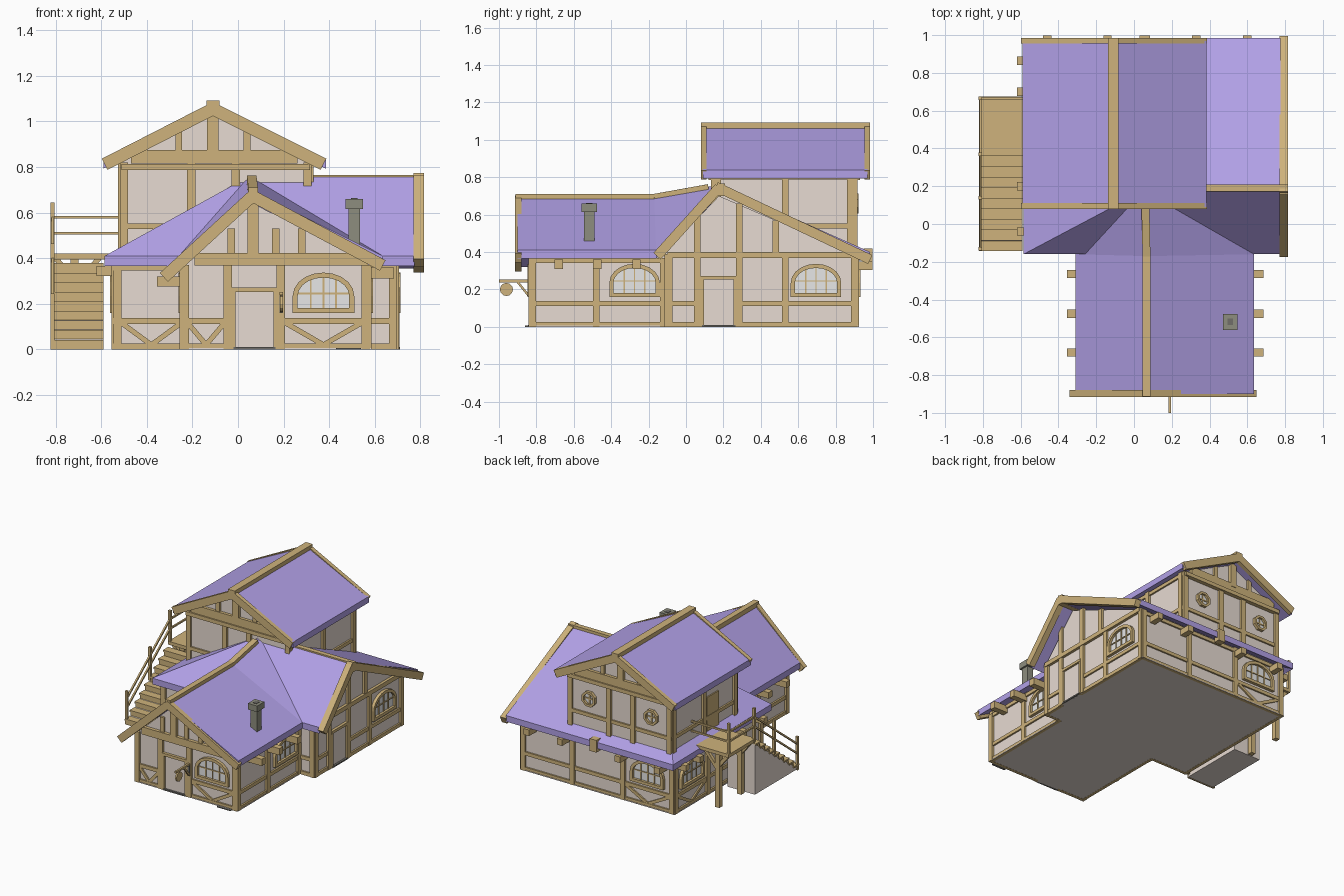
import bpy, bmesh, math
from mathutils import Vector as V

if "Cube" in bpy.data.objects:
    bpy.data.objects.remove(bpy.data.objects["Cube"])

def mat(name, c):
    m = bpy.data.materials.new(name)
    m.diffuse_color = (*c, 1)
    m.use_nodes = True
    m.node_tree.nodes["Principled BSDF"].inputs["Base Color"].default_value = m.diffuse_color
    return m
WOOD = mat("timber wood", (.62, .45, .20))
PLAS = mat("plaster", (.87, .77, .70))
ROOF = mat("violet roof", (.45, .36, .81))
GREY = mat("dark stone", (.16, .155, .14))
CHIM = mat("chimney stone", (.27, .27, .21))
GLASS = mat("pale glass", (.95, .95, .95))
parts = {}

def prism(name, m, pts, off):
    """polygon swept along an offset vector, gathered into one object per name"""
    bm = parts.setdefault(name, (bmesh.new(), m))[0]
    a = [bm.verts.new(V(p)) for p in pts]
    b = [bm.verts.new(V(p) + V(off)) for p in pts]
    n = len(a)
    bm.faces.new(a)
    bm.faces.new(b[::-1])
    for i in range(n):
        bm.faces.new((a[i], b[i], b[(i+1) % n], a[(i+1) % n]))

def box(name, m, x0, x1, y0, y1, z0, z1):
    prism(name, m, [(x0, y0, z0), (x1, y0, z0), (x1, y1, z0), (x0, y1, z0)], (0, 0, z1-z0))

def beam(name, m, p, q, w):
    p, q = V(p), V(q)
    d = (q-p).normalized()
    s = d.cross(V((0, 0, 1)))
    s = (s if s.length > .01 else V((1, 0, 0))).normalized()*w/2
    t = s.cross(d).normalized()*w/2
    prism(name, m, [p+s+t, p+s-t, p-s-t, p-s+t], q-p)

# wall frames: u along the wall, z up, d outwards
def wall(axis, at, sign):
    if axis == 'x':
        return lambda u, z, d: V((at+sign*d, u, z))
    return lambda u, z, d: V((u, at+sign*d, z))

def plate(name, m, f, pts, d0, d1):
    prism(name, m, [f(u, z, d0) for u, z in pts], f(0, 0, d1)-f(0, 0, d0))

def timber(name, f, u0, z0, u1, z1, w=.036, d=.016, d0=-.01):
    l = math.hypot(u1-u0, z1-z0)
    a, b = -(z1-z0)/l*w/2, (u1-u0)/l*w/2
    plate(name, WOOD, f, [(u0+a, z0+b), (u1+a, z1+b), (u1-a, z1-b), (u0-a, z0-b)], d0, d)

def posts(name, f, us, z0, z1, w=.036):
    for u in us:
        timber(name, f, u, z0, u, z1, w)

def rails(name, f, zs, u0, u1, w=.026):
    for z in zs:
        timber(name, f, u0, z, u1, z, w, .012)

def ring(name, f, outer, inner, d):
    n = len(outer)
    for i in range(n):
        j = (i+1) % n
        plate(name, WOOD, f, [outer[i], outer[j], inner[j], inner[i]], -.005, d)

def arch_window(name, f, c, w=.27, z0=.16, z1=.337):
    def outline(k):
        hw, b, spring = w/2-k, z0+k, z0+.075
        top = z1-k-spring
        return [(c-hw, b), (c+hw, b)] + [(c+hw*math.cos(t*math.pi/10), spring+top*math.sin(t*math.pi/10)) for t in range(11)]
    plate(name+"_glass", GLASS, f, outline(.018), -.01, .004)
    ring(name+"_frame", f, outline(0), outline(.022), .022)
    for u in (-.055, 0, .055):
        timber(name+"_frame", f, c+u, z0+.01, c+u, z1-.012-abs(u)*.25, .007, .01)
    timber(name+"_frame", f, c-w/2+.02, z0+.085, c+w/2-.02, z0+.085, .007, .01)

def round_window(name, f, c, z, r=.058):
    o = lambda k: [(c+k*math.cos(t*math.pi/4+.39), z+k*math.sin(t*math.pi/4+.39)) for t in range(8)]
    plate(name+"_glass", GLASS, f, o(r-.01), -.01, .004)
    ring(name+"_frame", f, o(r), o(r-.018), .022)
    timber(name+"_frame", f, c, z-r+.01, c, z+r-.01, .01, .01)
    timber(name+"_frame", f, c-r+.01, z, c+r-.01, z, .01, .01)

def door(name, f, u0, u1, z0, z1):
    plate(name, PLAS, f, [(u0, z0), (u1, z0), (u1, z1), (u0, z1)], 0, .005)
    timber(name+"_frame", f, u0, z0, u0, z1, .02, .018)
    timber(name+"_frame", f, u1, z0, u1, z1, .02, .018)
    timber(name+"_frame", f, u0-.01, z1, u1+.01, z1, .02, .02)
    plate(name+"_sill", GREY, f, [(u0, z0), (u1, z0), (u1, z0+.01), (u0, z0+.01)], 0, .02)

def braces(name, f, u0, u1, z0=.02, z1=.115):
    c = (u0+u1)/2
    timber(name, f, u0, z1, c, z0, .022, .01)
    timber(name, f, u1, z1, c, z0, .022, .01)

# plaster bodies and floor
box("floor", PLAS, -.555, .70, -.105, .925, 0, .006)
box("floor", PLAS, -.25, .585, -.84, -.105, 0, .006)
box("main_walls", PLAS, -.54, .69, -.1, .91, .004, .38)
prism("main_walls", PLAS, [(.1, -.1, .1), (.1, .91, .1), (.1, .91, .385), (.1, .176, .70), (.1, -.1, .41)], (.59, 0, 0))
prism("wing_walls", PLAS, [(-.24, -.825, .004), (.57, -.825, .004), (.57, -.825, .38), (.066, -.825, .64), (-.24, -.825, .36)], (0, .8, 0))
prism("upper_walls", PLAS, [(-.51, .15, .36), (.315, .15, .36), (.315, .15, .82), (-.1, .15, 1.03), (-.51, .15, .82)], (0, .75, 0))

# roofs
def slab(name, t, *polys):
    for p in polys:
        prism(name, ROOF, p, (0, 0, -t))
A, B = (.05, .176, .76), (.775, .176, .76)
c1, c2, c3, c4 = (-.585, -.16, .41), (.775, -.16, .41), (.775, .985, .40), (-.585, .985, .40)
slab("main_roof", .045, (c1, c2, B, A), (c3, c4, A, B), (c4, c1, A))
R0, R1 = (.066, -.90, .695), (.066, -.17, .695)
for ex, ez in ((.635, .41), (-.31, .365)):
    E0, E1 = (ex, -.90, ez), (ex, -.16, ez)
    slab("wing_roof", .045, (E0, E1, R1, R0), (E1, A, R1))
for ex in (.385, -.59):
    slab("upper_roof", .045, [(-.11, .09, 1.075), (-.11, .97, 1.075), (ex, .97, .838), (ex, .09, .838)])

# ridge beams
box("upper_ridge_beam", WOOD, -.138, -.082, .08, .985, 1.05, 1.092)
box("main_ridge_beam", WOOD, .12, .815, .172, .208, .70, .766)
beam("wing_ridge_beam", WOOD, (.066, -.912, .69), (.066, -.17, .69), .042)
beam("wing_ridge_beam", WOOD, (.066, -.17, .69), (.06, .12, .742), .042)

# barge boards on the gables
fr, gr = wall('y', -.91, -1), wall('x', .775, 1)
timber("wing_barge_boards", fr, .066, .675, -.325, .316, .052, .005, -.03)
timber("wing_barge_boards", fr, .05, .68, .635, .368, .052, .005, -.03)
timber("main_barge_boards", gr, .176, .745, -.155, .378, .052, .04, -.005)
timber("main_barge_boards", gr, .16, .75, .985, .36, .052, .04, -.005)
for y in (.095, .97):
    for s in (-1, 1):
        timber("upper_barge_boards", wall('y', y, 1), -.11, 1.055, -.105+s*.48, .812, .055, .015, -.015)

# timber framing
wf, wr, wl = wall('y', -.825, -1), wall('x', .57, 1), wall('x', -.24, -1)
mf, mr, ml, mb = wall('y', -.1, -1), wall('x', .69, 1), wall('x', -.54, -1), wall('y', .91, 1)
uf, ur, ul, ub = wall('y', .15, -1), wall('x', .315, 1), wall('x', -.51, -1), wall('y', .9, 1)
n = "wing_front_timbers"
posts(n, wf, (-.235, -.045, .187, .56), 0, .37, .038)
rails(n, wf, (.125, .012), -.24, -.045)
rails(n, wf, (.125, .012), .187, .57)
timber(n, wf, -.19, .395, .57, .395, .055, .025)
timber(n, wf, .066, .4, .066, .66, .05, .025)
posts(n, wf, (-.03, .165, .28), .4, .53, .032)
braces(n, wf, -.22, -.06)
braces(n, wf, .21, .54)
for f, n in ((wr, "wing_right_timbers"), (wl, "wing_left_timbers")):
    posts(n, f, (-.82, -.48, -.12), 0, .365)
    rails(n, f, (.125, .012, .355), -.83, -.1)
n = "main_front_timbers"
posts(n, mf, (-.53, .68), 0, .39)
rails(n, mf, (.125, .012, .36), -.55, -.24)
rails(n, mf, (.125, .012, .36), .57, .69)
braces(n, mf, -.51, -.25)
n = "main_right_timbers"
posts(n, mr, (-.09, .90), 0, .39)
posts(n, mr, (.06,), 0, .61)
posts(n, mr, (.285,), 0, .66)
posts(n, mr, (.53,), 0, .39)
posts(n, mr, (.48,), .39, .57)
rails(n, mr, (.125, .012), -.1, .07)
rails(n, mr, (.125, .012), .28, .91)
timber(n, mr, -.1, .385, .9, .385, .032, .02)
n = "main_left_timbers"
posts(n, ml, (-.09, .2, .53, .90), 0, .38)
rails(n, ml, (.125, .012, .36), -.1, .91)
braces(n, ml, .55, .88)
n = "main_back_timbers"
posts(n, mb, (-.53, -.13, .28, .68), 0, .38)
rails(n, mb, (.125, .012, .36), -.54, .69)
braces(n, mb, -.51, -.15)
for f, n in ((uf, "upper_front_timbers"), (ub, "upper_back_timbers")):
    posts(n, f, (-.5, -.205, -.01, .305), .42, .82)
    rails(n, f, (.54,), -.51, .315)
    timber(n, f, -.51, .80, .315, .80, .028, .03)
    timber(n, f, -.47, .845, .26, .845, .06, .022)
    timber(n, f, -.11, .85, -.11, 1.03, .05, .025)
    posts(n, f, (-.26, .04), .86, .96, .03)
for f, n in ((ur, "upper_right_timbers"), (ul, "upper_left_timbers")):
    posts(n, f, (.17, .53, .88), .42, .82)
    rails(n, f, (.54, .80), .15, .9)

# windows and doors
arch_window("front_window", wf, .375)
arch_window("wing_right_window", wr, -.275)
arch_window("wing_left_window", wl, -.275)
arch_window("main_right_window", mr, .695)
arch_window("back_window", mb, -.33)
arch_window("left_window", ml, .715)
round_window("upper_back_window_a", ub, -.355, .66)
round_window("upper_back_window_b", ub, .15, .66)
door("front_door", wf, -.02, .165, 0, .262)
door("side_door", mr, .085, .265, 0, .262)
plate("upper_door", WOOD, ul, [(.36, .43), (.50, .43), (.50, .69), (.36, .69)], 0, .009)
box("door_step", GREY, .43, .54, -.86, -.82, 0, .006)

# rafter ends below the eaves
for y in (-.68, -.475, -.265):
    box("rafter_ends", WOOD, .56, .685, y-.022, y+.022, .31, .36)
    box("rafter_ends", WOOD, -.355, -.23, y-.022, y+.022, .275, .32)
for y in (-.04, .2, .70, .865):
    box("rafter_ends", WOOD, -.62, -.53, y-.022, y+.022, .322, .365)
for x in (-.46, -.14, .33, .6):
    box("rafter_ends", WOOD, x-.022, x+.022, .9, .998, .305, .35)
box("back_eave_post", WOOD, .03, .085, .95, .998, .33, .42)

# chimney
box("chimney", CHIM, .485, .535, -.545, -.49, .40, .625)
box("chimney_cap", CHIM, .472, .548, -.56, -.477, .615, .66)
box("chimney_flue", GREY, .495, .525, -.535, -.5, .655, .663)

# hanging lantern on its arm
beam("lantern_arm", WOOD, (.19, -.83, .245), (.19, -1.0, .245), .014)
beam("lantern_arm", WOOD, (.19, -.84, .165), (.19, -.90, .24), .012)
beam("lantern_plate", GREY, (.19, -.838, .16), (.19, -.838, .245), .014)
plate("lantern_disc", WOOD, wall('x', .185, 1), [(-.96+.035*math.cos(t*math.pi/6), .20+.035*math.sin(t*math.pi/6)) for t in range(12)], 0, .012)

# outside stair: stepped treads over a plastered wedge
N = 9
for i in range(N):
    y, z = -.14+i*.5/N, (i+1)*.42/(N+1)
    box("stair_treads", WOOD, -.82, -.59, y-.004, y+.5/N, z-.012, z)
    box("stair_risers", WOOD, -.815, -.59, y, y+.01, z-.042, z-.01)
prism("stair_base", PLAS, [(-.812, -.135, .003), (-.812, .36, .003), (-.812, .36, .375), (-.812, -.135, .008)], (.222, 0, 0))
box("stair_landing", WOOD, -.82, -.51, .36, .675, .395, .42)
for y in (.39, .645):
    box("landing_posts", WOOD, -.735, -.70, y-.018, y+.018, 0, .40)
    beam("landing_posts", WOOD, (-.71, y, .28), (-.61, y, .40), .024)
    beam("landing_posts", WOOD, (-.72, y, .30), (-.80, y, .40), .024)
beam("landing_posts", WOOD, (-.718, .645, .28), (-.718, .53, .40), .024)

# railings
for y, z in ((-.13, .0), (.14, .22), (.37, .40), (.665, .40)):
    beam("railing", WOOD, (-.813, y, z), (-.813, y, z+.245), .018)
for h in (.11, .18):
    beam("railing", WOOD, (-.813, -.13, h+.01), (-.813, .37, .40+h), .012)
    beam("railing", WOOD, (-.813, .37, .40+h), (-.813, .665, .40+h), .012)
    beam("railing", WOOD, (-.813, .665, .40+h), (-.51, .665, .40+h), .012)

for name, (bm, m) in parts.items():
    bmesh.ops.recalc_face_normals(bm, faces=bm.faces)
    me = bpy.data.meshes.new(name)
    bm.to_mesh(me)
    bm.free()
    me.materials.append(m)
    bpy.context.collection.objects.link(bpy.data.objects.new(name, me))
